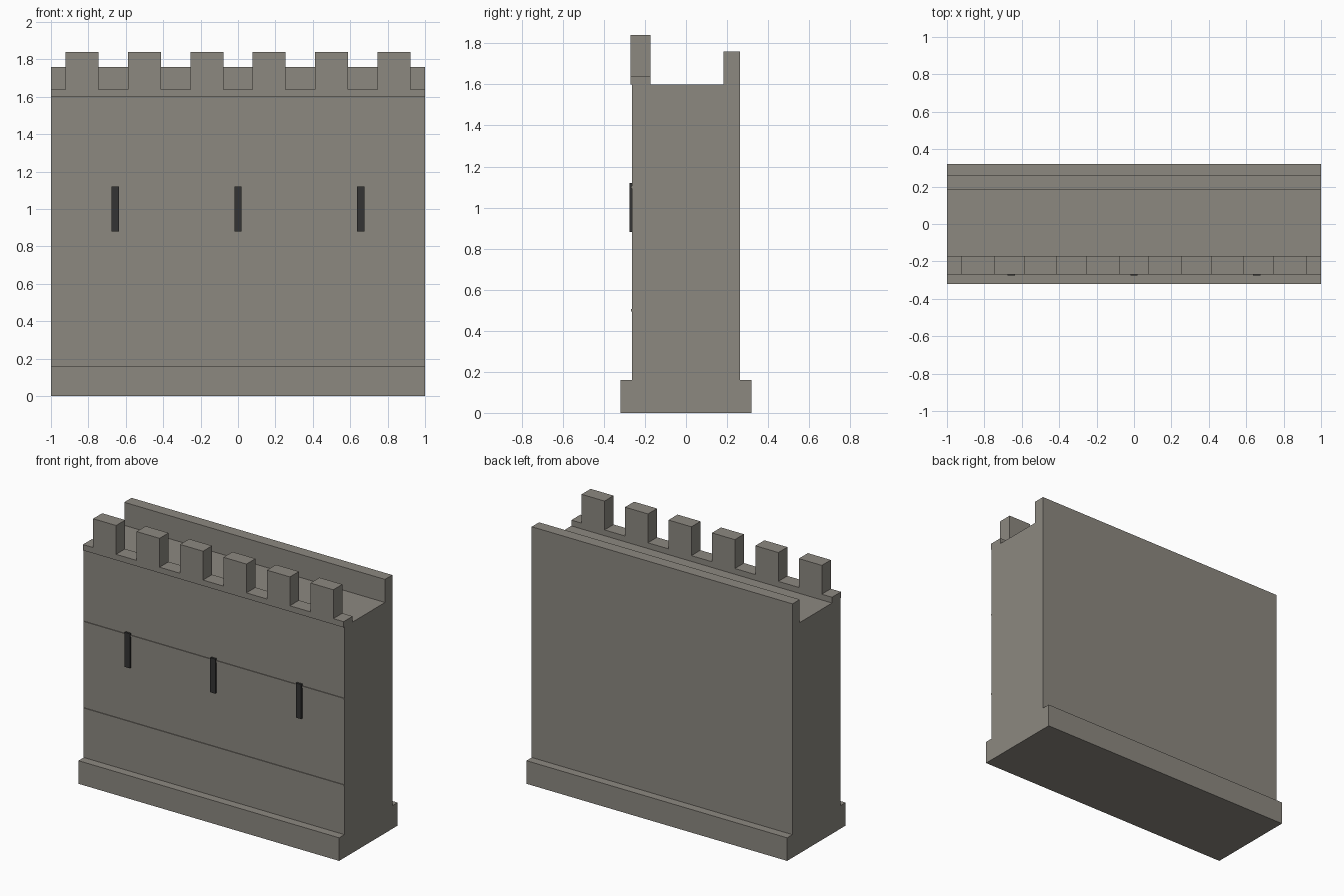
import bpy, bmesh

cube = bpy.data.objects.get("Cube")
if cube:
    bpy.data.objects.remove(cube, do_unlink=True)


def make_material(name, rgb):
    mat = bpy.data.materials.new(name)
    mat.use_nodes = True
    colour = (*rgb, 1.0)
    mat.diffuse_color = colour
    bsdf = mat.node_tree.nodes["Principled BSDF"]
    bsdf.inputs["Base Color"].default_value = colour
    bsdf.inputs["Roughness"].default_value = 0.9
    return mat


stone = make_material("grey stone", (0.265, 0.248, 0.217))
dark = make_material("dark opening", (0.033, 0.033, 0.033))


def finish(name, bm, mat):
    bmesh.ops.recalc_face_normals(bm, faces=bm.faces)
    mesh = bpy.data.meshes.new(name)
    bm.to_mesh(mesh)
    bm.free()
    mesh.materials.append(mat)
    obj = bpy.data.objects.new(name, mesh)
    bpy.context.collection.objects.link(obj)
    return obj


def box(name, xs, ys, zs, mat):
    bm = bmesh.new()
    bmesh.ops.create_cube(bm, size=1)
    for v in bm.verts:
        v.co = [r[0] if c < 0 else r[1] for c, r in zip(v.co, (xs, ys, zs))]
    return finish(name, bm, mat)


# Wall cross-section: stepped plinth, walkway, front sill and rear parapet
FRONT, BACK, FOOT = -0.262, 0.262, 0.32
SILL_FRONT, SILL_BACK = -0.271, -0.172
WALK, SILL = 1.6, 1.64
profile = [
    (-FOOT, 0), (FOOT, 0), (FOOT, 0.16), (BACK, 0.16), (BACK, 1.76),
    (0.182, 1.76), (0.182, WALK), (SILL_BACK, WALK), (SILL_BACK, SILL),
    (SILL_FRONT, SILL), (SILL_FRONT, WALK), (FRONT, WALK),
    (FRONT, 0.16), (-FOOT, 0.16),
]
bm = bmesh.new()
face = bm.faces.new([bm.verts.new((-1, y, z)) for y, z in profile])
extruded = bmesh.ops.extrude_face_region(bm, geom=[face], use_keep_orig=True)
new_verts = [g for g in extruded["geom"] if isinstance(g, bmesh.types.BMVert)]
bmesh.ops.translate(bm, verts=new_verts, vec=(2, 0, 0))
finish("wall_body", bm, stone)

# Merlons, evenly spaced along the front sill
for i in range(6):
    x = (i - 2.5) / 3
    box(f"merlon_{i + 1}", (x - 0.088, x + 0.088),
        (SILL_FRONT, SILL_BACK), (SILL, 1.84), stone)

# Arrow slits
for name, x in (("right", -0.657), ("centre", 0), ("left", 0.657)):
    box(f"arrow_slit_{name}", (x - 0.02, x + 0.02),
        (FRONT - 0.014, FRONT + 0.01), (0.88, 1.12), dark)

# Thin stone courses across the front
for name, z in (("lower", 0.5), ("upper", 1.1)):
    box(f"{name}_stone_course", (-1, 1), (FRONT - 0.005, FRONT + 0.002),
        (z - 0.006, z + 0.006), stone)
